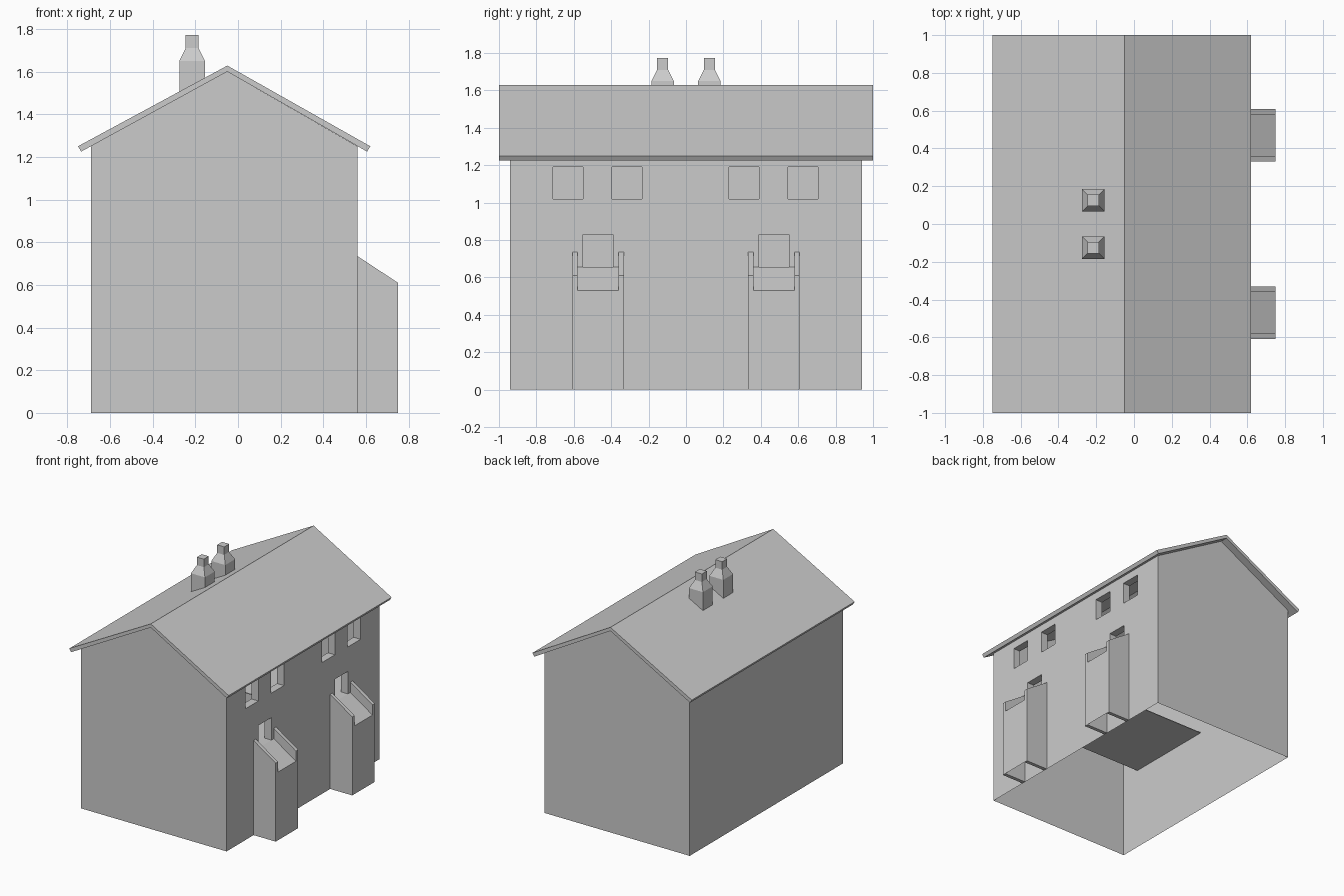
import bpy

if "Cube" in bpy.data.objects:
    bpy.data.objects.remove(bpy.data.objects["Cube"])

plaster = bpy.data.materials.new("plain grey")
plaster.diffuse_color = (0.6, 0.6, 0.6, 1)
plaster.use_nodes = True
plaster.node_tree.nodes["Principled BSDF"].inputs["Base Color"].default_value = plaster.diffuse_color


def make(name, verts, faces):
    me = bpy.data.meshes.new(name)
    me.from_pydata(verts, [], faces)
    me.materials.append(plaster)
    ob = bpy.data.objects.new(name, me)
    bpy.context.collection.objects.link(ob)
    return ob


def prism(name, profile, y0, y1):
    """Counter-clockwise (x, z) profile, seen from the front, extruded along y."""
    n = len(profile)
    verts = [(x, y, z) for y in (y0, y1) for x, z in profile]
    faces = [tuple(range(n)), tuple(range(2 * n - 1, n - 1, -1))]
    faces += [(i, i + n, (i + 1) % n + n, (i + 1) % n) for i in range(n)]
    return make(name, verts, faces)


XL, XR, YW = -0.69, 0.56, 0.94      # outer wall planes
RIDGE, EAVE = -0.05, 1.25
SHIFTS = (0, 0.94)                  # the two houses repeat along y

# Gable ends and back wall, open underneath
gable = [(XL, 0), (XR, 0), (XR, EAVE), (RIDGE, 1.60), (XL, EAVE)]
v = [(x, y, z) for y in (-YW, YW) for x, z in gable]
make("gable_and_back_walls", v, [(0, 1, 2, 3, 4), (9, 8, 7, 6, 5), (0, 4, 9, 5)])

# Entrance wall with window and door openings and their reveals
holes = []
for s in SHIFTS:
    holes += [(-0.71 + s, -0.55 + s, 1.02, 1.19),
              (-0.395 + s, -0.235 + s, 1.02, 1.19),
              (-0.55 + s, -0.39 + s, 0.655, 0.83)]
ys = sorted({round(a, 4) for h in holes for a in h[:2]} | {-YW, YW})
zs = sorted({a for h in holes for a in h[2:]} | {0, EAVE})
verts, faces = [], []


def quad(*pts):
    faces.append(tuple(range(len(verts), len(verts) + 4)))
    verts.extend(pts)


for a, b in zip(ys, ys[1:]):
    for c, d in zip(zs, zs[1:]):
        my, mz = (a + b) / 2, (c + d) / 2
        if not any(h[0] < my < h[1] and h[2] < mz < h[3] for h in holes):
            quad((XR, a, c), (XR, b, c), (XR, b, d), (XR, a, d))
for a, b, c, d in holes:
    ring = [(a, c), (b, c), (b, d), (a, d)]
    for p, q in zip(ring, ring[1:] + ring[:1]):
        quad((XR, *p), (XR, *q), (XR - 0.06, *q), (XR - 0.06, *p))
make("entrance_wall", verts, faces)

# Roof slab
prism("roof", [(-0.735, 1.225), (RIDGE, 1.60), (0.605, 1.225),
               (0.62, 1.25), (RIDGE, 1.628), (-0.75, 1.25)], -1, 1)

# Porches: two side walls, a sloping deck and a front panel, plus upper floors
for s in SHIFTS:
    c = -0.47 + s
    for e in (-0.138, 0.11):
        prism("porch_side", [(XR, 0), (0.75, 0), (0.75, 0.61), (XR, 0.735)],
              c + e, c + e + 0.028)
    a, b = c - 0.11, c + 0.11
    make("porch_deck_and_front",
         [(XR, a, 0.655), (0.75, a, 0.53), (0.75, b, 0.53), (XR, b, 0.655),
          (0.75, a, 0), (0.75, b, 0)],
         [(0, 1, 2, 3), (4, 5, 2, 1)])
    prism("upper_floor", [(XL, 0.65), (XR, 0.65), (XR, 0.655), (XL, 0.655)],
          -0.785 + s, -0.06 + s)

# Chimneys: shaft cut to the roof slope, taper, then a narrow pot
for cy in (-0.125, 0.125):
    cx, verts = -0.215, []
    for r, z in ((0.06, None), (0.06, 1.65), (0.03, 1.71), (0.03, 1.772)):
        for dx, dy in ((-1, -1), (1, -1), (1, 1), (-1, 1)):
            x = cx + dx * r
            base = 1.615 + (x - RIDGE) * 0.543
            verts.append((x, cy + dy * r, base if z is None else z))
    faces = [(3, 2, 1, 0), (12, 13, 14, 15)]
    for k in (0, 4, 8):
        faces += [(k + i, k + (i + 1) % 4, k + 4 + (i + 1) % 4, k + 4 + i)
                  for i in range(4)]
    make("chimney", verts, faces)
